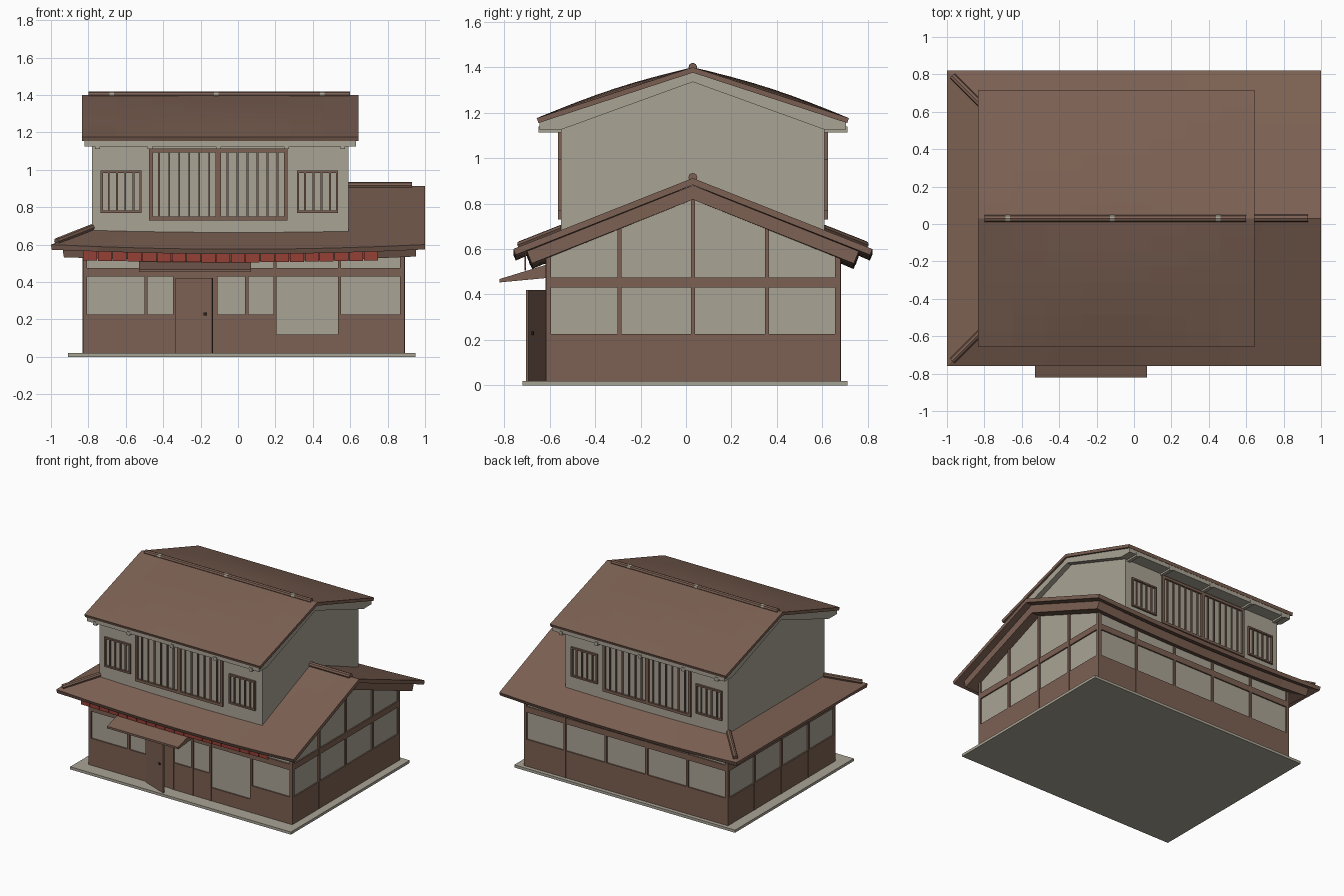
import bpy, bmesh, math
from mathutils import Vector

if "Cube" in bpy.data.objects:
    bpy.data.objects.remove(bpy.data.objects["Cube"], do_unlink=True)

MID = 0.03                      # y of both ridges


def material(name, rgb):
    mat = bpy.data.materials.new(name)
    mat.use_nodes = True
    color = (*rgb, 1)
    mat.diffuse_color = color
    mat.node_tree.nodes["Principled BSDF"].inputs["Base Color"].default_value = color
    return mat


wood = material("brown wood", (0.2, 0.117, 0.085))
plaster = material("cream plaster", (0.4, 0.37, 0.3))
red = material("red cloth", (0.3, 0.05, 0.037))
dark = material("dark metal", (0.03, 0.02, 0.015))


def finish(name, bm, mat):
    mesh = bpy.data.meshes.new(name)
    bm.to_mesh(mesh)
    bm.free()
    mesh.materials.append(mat)
    obj = bpy.data.objects.new(name, mesh)
    bpy.context.collection.objects.link(obj)
    return obj


def boxes(name, mat, rows):
    """One object made of boxes, each given as x, y and z ranges."""
    bm = bmesh.new()
    for x0, x1, y0, y1, z0, z1 in rows:
        low, high = Vector((x0, y0, z0)), Vector((x1, y1, z1))
        verts = bmesh.ops.create_cube(bm, size=1)["verts"]
        bmesh.ops.scale(bm, vec=high - low, verts=verts)
        bmesh.ops.translate(bm, vec=(low + high) / 2, verts=verts)
    return finish(name, bm, mat)


def prism(name, mat, profile, x0, x1):
    """Extrude a y-z outline along x."""
    bm = bmesh.new()
    face = bm.faces.new([bm.verts.new((x0, y, z)) for y, z in profile])
    new = bmesh.ops.extrude_face_region(bm, geom=[face], use_keep_orig=True)["geom"]
    moved = [v for v in new if isinstance(v, bmesh.types.BMVert)]
    bmesh.ops.translate(bm, vec=(x1 - x0, 0, 0), verts=moved)
    bmesh.ops.recalc_face_normals(bm, faces=bm.faces)
    return finish(name, bm, mat)


def rod(name, mat, start, end, radius):
    start, end = Vector(start), Vector(end)
    bm = bmesh.new()
    bmesh.ops.create_cone(bm, cap_ends=True, segments=8, radius1=radius,
                          radius2=radius, depth=(end - start).length)
    obj = finish(name, bm, mat)
    obj.location = (start + end) / 2
    obj.rotation_euler = (end - start).to_track_quat('Z', 'Y').to_euler()
    return obj


def roof(name, x0, x1, half, eave, apex, thick, hip=False, sag=0, bulge=0):
    """Gable roof, optionally hipped on the right-hand (-x) end, gently curved."""
    bm = bmesh.new()
    start = x0 + half if hip else x0
    a, b, c, d, e, f = [bm.verts.new(p) for p in (
        (x0, MID - half, eave), (x1, MID - half, eave), (x1, MID, apex),
        (start, MID, apex), (x0, MID + half, eave), (x1, MID + half, eave))]
    bm.faces.new((a, b, c, d))
    bm.faces.new((f, e, d, c))
    if hip:
        bm.faces.new((e, a, d))
    bmesh.ops.subdivide_edges(bm, edges=bm.edges[:], cuts=7, use_grid_fill=True)
    for v in bm.verts:
        t = (v.co.z - eave) / (apex - eave)
        across = 1 - (2 * (v.co.x - x0) / (x1 - x0) - 1) ** 2
        v.co.z += across * (bulge * math.sin(math.pi * t) - sag * (1 - t))
    obj = finish(name, bm, wood)
    solid = obj.modifiers.new("thickness", 'SOLIDIFY')
    solid.thickness = thick
    solid.offset = -1
    solid.use_even_offset = True


# Ground slab
boxes("base_slab", plaster, [(-0.91, 0.95, -0.72, 0.71, 0, 0.02)])

# Lower storey plaster
L, R, F, B = -0.83, 0.89, -0.617, 0.68
IN = 0.01
boxes("lower_walls", plaster, [(L + IN, R - IN, F + IN, B - IN, 0.02, 0.6)])
prism("lower_gable", plaster,
      [(F + IN, 0.58), (B - IN, 0.58), (B - IN, 0.61), (MID, 0.85), (F + IN, 0.61)],
      0.3, R - IN)

# Wainscot, with a lower sill under the tall front panel
TOP, SILL, SKIN = 0.225, 0.12, 0.03
boxes("wainscot", wood, [
    (L, R, B - SKIN, B, 0.02, TOP),
    (L, L + SKIN, F, B, 0.02, TOP),
    (R - SKIN, R, F, B, 0.02, TOP),
    (L, -0.33, F, F + SKIN, 0.02, TOP),
    (-0.12, 0.2, F, F + SKIN, 0.02, TOP),
    (0.2, 0.54, F, F + SKIN, 0.02, SILL),
    (0.54, R, F, F + SKIN, 0.02, TOP)])

# Horizontal tie beams round the house
boxes("tie_beams", wood, [
    (L, R, F, F + SKIN, 0.43, 0.475), (L, R, B - SKIN, B, 0.43, 0.475),
    (L, L + SKIN, F, B, 0.43, 0.475), (R - SKIN, R, F, B, 0.43, 0.475)])

# Vertical posts
W = 0.009
posts = [(x - W, x + W, F - 0.002, F + SKIN, 0.02, 0.6)
         for x in (-0.492, -0.338, -0.118, 0.047, 0.198, 0.543)]
for i in range(1, 5):
    x = L + (R - L) * i / 5
    posts.append((x - W, x + W, B - SKIN, B + 0.002, 0.02, 0.6))
for i in range(1, 4):
    y = F + (B - F) * i / 4
    posts.append((L - 0.002, L + SKIN, y - W, y + W, 0.02, 0.6))
    posts.append((R - SKIN, R + 0.002, y - W, y + W, 0.02, 0.84 - 0.37 * abs(y - MID)))
C = 0.024
for x in (L, R - C):
    for y in (F, B - C):
        posts.append((x, x + C, y, y + C, 0.02, 0.6))
boxes("wall_posts", wood, posts)

# Doorway and a door standing ajar
boxes("doorway", wood, [(-0.33, -0.12, F + 0.005, F + SKIN, 0.02, 0.43)])
door = boxes("door", wood, [(0, 0.21, -0.012, 0, 0.02, 0.42)])
knob = boxes("door_handle", dark, [(0.165, 0.178, -0.02, 0.008, 0.222, 0.236)])
for part in (door, knob):
    part.location = (-0.33, F, 0)
    part.rotation_euler.z = math.radians(-21)

# Canopy over the door
prism("door_canopy", wood,
      [(-0.82, 0.453), (F, 0.472), (F, 0.53), (-0.82, 0.468)], -0.53, 0.07)

# Red valance made of hanging strips
COUNT, FIRST, LAST = 20, -0.83, 0.75
step = (LAST - FIRST) / COUNT
strips = []
for i in range(COUNT):
    x = FIRST + i * step
    dip = 0.01 * math.sin(math.pi * (i + 0.5) / COUNT)
    strips.append((x + 0.002, x + step - 0.002, -0.71, -0.704, 0.515 - dip, 0.582 - dip))
boxes("red_valance", red, strips)

# Lower roof, hipped at one end, with its thick lining
roof("lower_roof", -1, 1, 0.79, 0.6, 0.912, 0.028, hip=True, sag=0.025)
roof("lower_roof_lining", -0.94, 0.95, 0.73, 0.59, 0.88, 0.058, hip=True, sag=0.025)
rod("lower_ridge", wood, (0.5, MID, 0.915), (0.93, MID, 0.915), 0.02)
for side in (-1, 1):
    rod("hip_ridge", wood, (-0.97, MID + side * 0.76, 0.617),
        (-0.78, MID + side * 0.57, 0.692), 0.018)

# Upper storey
UL, UR, UH = -0.78, 0.59, 0.58
prism("upper_walls", plaster,
      [(MID - UH, 0.55), (MID + UH, 0.55), (MID + UH, 1.14), (MID, 1.35),
       (MID - UH, 1.14)], UL, UR)

# Upper eaves: lining, beam ends, roof and ridge
prism("upper_eaves", plaster,
      [(MID - 0.675, 1.125), (MID - UH, 1.125), (MID, 1.335), (MID + UH, 1.125),
       (MID + 0.675, 1.125), (MID + 0.675, 1.157), (MID, 1.377),
       (MID - 0.675, 1.157)], -0.82, 0.63)
boxes("eave_beams", plaster,
      [(x - 0.013, x + 0.013, MID - 0.68, MID + 0.68, 1.112, 1.14)
       for x in (-0.752, -0.47, -0.105, 0.26, 0.56)])
roof("upper_roof", -0.835, 0.645, 0.687, 1.176, 1.4, 0.023, bulge=0.018)
rod("upper_ridge", wood, (-0.8, MID, 1.4), (0.6, MID, 1.4), 0.018)
for x in (-0.675, -0.115, 0.45):
    rod("ridge_band", plaster, (x - 0.012, MID, 1.4), (x + 0.012, MID, 1.4), 0.0195)


# Slatted windows, the same on front and back
def window(name, x0, x1, z0, z1, bars, frame):
    for side, label in ((-1, "front"), (1, "back")):
        def slab(xa, xb, za, zb, depth):
            ys = sorted((MID + side * (UH - 0.01), MID + side * (UH + depth)))
            return (xa, xb, *ys, za, zb)
        rows = [slab(x0, x0 + frame, z0, z1, 0.014), slab(x1 - frame, x1, z0, z1, 0.014),
                slab(x0, x1, z0, z0 + frame, 0.014), slab(x0, x1, z1 - frame, z1, 0.014)]
        for i in range(1, bars + 1):
            x = x0 + (x1 - x0) * i / (bars + 1)
            rows.append(slab(x - 0.005, x + 0.005, z0, z1, 0.009))
        boxes(label + "_" + name, wood, rows)


window("large_window_right", -0.475, -0.1, 0.73, 1.113, 6, 0.02)
window("large_window_left", -0.11, 0.265, 0.73, 1.113, 6, 0.02)
window("small_window_right", -0.735, -0.515, 0.77, 0.995, 4, 0.012)
window("small_window_left", 0.315, 0.535, 0.77, 0.995, 4, 0.012)
